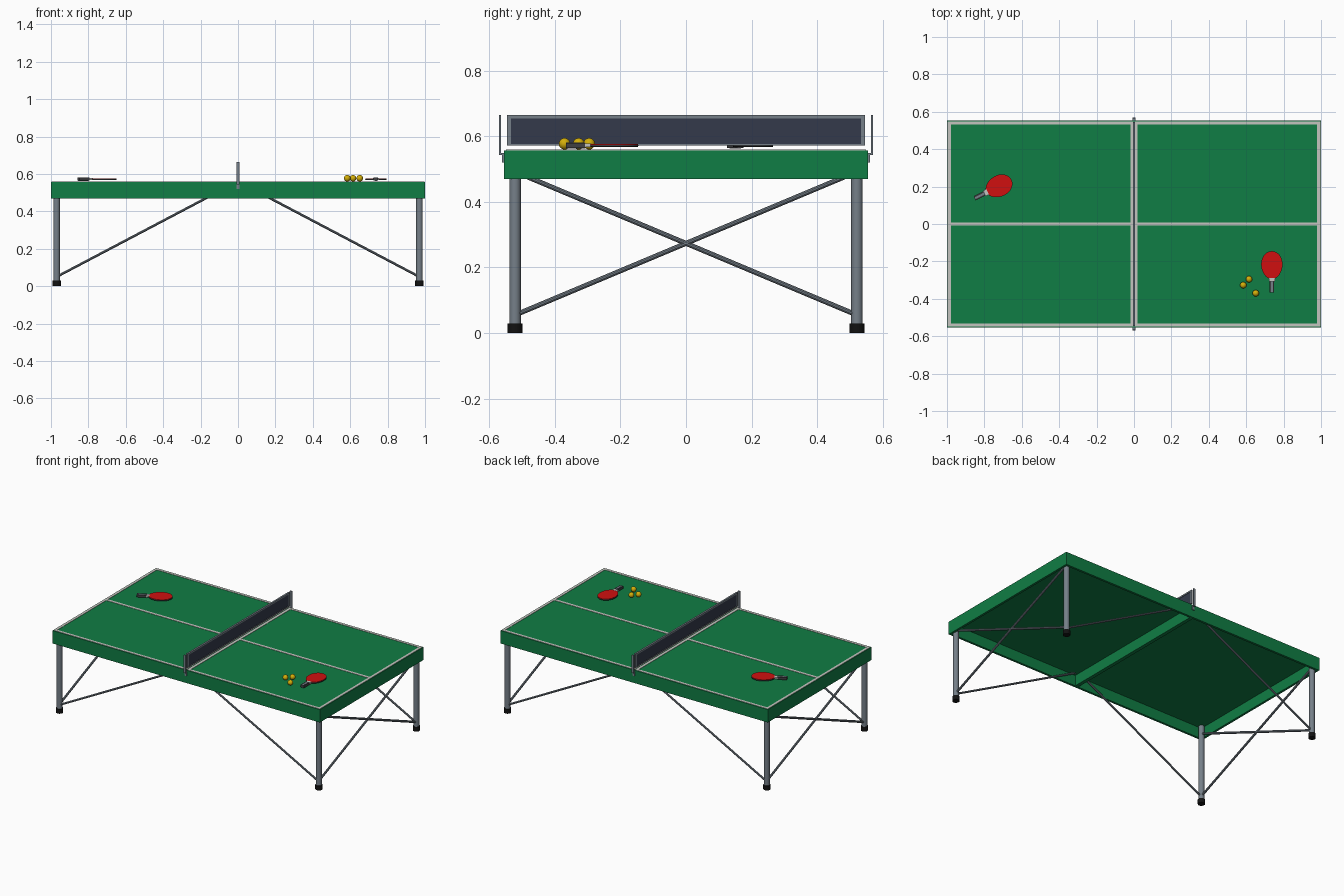
import bpy, bmesh, math
from mathutils import Vector, Matrix

if "Cube" in bpy.data.objects:
    bpy.data.objects.remove(bpy.data.objects["Cube"])


def mat(name, r, g, b):
    m = bpy.data.materials.new(name)
    m.diffuse_color = (r, g, b, 1)
    m.use_nodes = True
    m.node_tree.nodes["Principled BSDF"].inputs["Base Color"].default_value = m.diffuse_color
    return m


GREEN = mat("table green", 0.005, 0.205, 0.058)
WHITE = mat("line white", 0.56, 0.56, 0.53)
STEEL = mat("steel grey", 0.18, 0.215, 0.25)
NET = mat("net navy", 0.034, 0.042, 0.07)
RED = mat("rubber red", 0.63, 0.005, 0.005)
BLACK = mat("black rubber", 0.006, 0.006, 0.006)
DARK = mat("dark grip", 0.05, 0.05, 0.055)
YELLOW = mat("ball yellow", 0.66, 0.43, 0.003)


def finish(bm, name, material, smooth=False):
    me = bpy.data.meshes.new(name)
    bmesh.ops.recalc_face_normals(bm, faces=bm.faces)
    for f in bm.faces:
        f.smooth = smooth
    if smooth:
        for e in bm.edges:
            if len(e.link_faces) == 2 and e.calc_face_angle() > math.radians(35):
                e.smooth = False
    bm.to_mesh(me)
    bm.free()
    me.materials.append(material)
    ob = bpy.data.objects.new(name, me)
    bpy.context.collection.objects.link(ob)
    return ob


def box(bm, x0, x1, y0, y1, z0, z1):
    m = Matrix.Translation(((x0 + x1) / 2, (y0 + y1) / 2, (z0 + z1) / 2))
    m = m @ Matrix.Diagonal((x1 - x0, y1 - y0, z1 - z0, 1))
    bmesh.ops.create_cube(bm, size=1, matrix=m)


def boxes(name, material, *specs):
    bm = bmesh.new()
    for s in specs:
        box(bm, *s)
    return finish(bm, name, material)


def rod(name, a, b, r, material, sides=16, r2=None):
    a, b = Vector(a), Vector(b)
    d = b - a
    bm = bmesh.new()
    m = Matrix.Translation((a + b) / 2) @ d.to_track_quat('Z', 'Y').to_matrix().to_4x4()
    bmesh.ops.create_cone(bm, cap_ends=True, segments=sides, radius1=r,
                          radius2=r2 or r, depth=d.length, matrix=m)
    return finish(bm, name, material, True)


W, TOP, BOT, T = 0.554, 0.557, 0.47, 0.015

# Table board with apron rim and central beam, open underneath
boxes("table_top", GREEN, (-1, 1, -W, W, TOP - 0.015, TOP))
boxes("apron_sides", GREEN, *[(-1, 1, min(s * W, s * (W - T)), max(s * W, s * (W - T)),
                               BOT, TOP - 0.015) for s in (-1, 1)])
boxes("apron_ends", GREEN, *[(min(s, s * (1 - T)), max(s, s * (1 - T)), -W + T, W - T,
                              BOT, TOP - 0.015) for s in (-1, 1)])
boxes("centre_beam", GREEN, (-0.012, 0.012, -W + T, W - T, BOT, TOP - 0.015))

# Painted court lines, one bordered court per half
for s, label in ((-1, "left"), (1, "right")):
    def span(a, b):
        return (min(s * a, s * b), max(s * a, s * b))
    Z = (TOP - 0.001, TOP + 0.002)
    boxes(label + "_court_lines", WHITE,
          (*span(0.979, 0.996), -0.549, 0.549, *Z),
          (*span(0.003, 0.02), -0.549, 0.549, *Z),
          (*span(0.02, 0.979), 0.532, 0.549, *Z),
          (*span(0.02, 0.979), -0.549, -0.532, *Z),
          (*span(0.02, 0.979), -0.009, 0.009, *Z))

# Legs, feet and braces
LX, LY = 0.97, 0.521
for sx in (-1, 1):
    for sy in (-1, 1):
        x, y = sx * LX, sy * LY
        rod("leg", (x, y, 0.02), (x, y, TOP - 0.01), 0.0175, STEEL, 20)
        rod("foot", (x, y, 0), (x, y, 0.03), 0.0225, BLACK, 20)
        rod("side_brace", (x, y, 0.05), (sx * 0.02, y, 0.55), 0.0065, STEEL, 10)
        rod("cross_brace", (x, y, 0.055), (x, -y, 0.492), 0.0075, STEEL, 10)

# Net with frame
N0, N1, NY, B = 0.571, 0.664, 0.546, 0.013
boxes("net_mesh", NET, (-0.003, 0.003, -NY + B, NY - B, N0 + 0.006, N1 - B + 0.003))
boxes("net_frame", STEEL,
      (-0.006, 0.006, -NY, NY, N1 - 0.01, N1),
      (-0.006, 0.006, -NY, NY, N0, N0 + 0.006),
      (-0.006, 0.006, -NY, -NY + B, N0 + 0.006, N1 - 0.01),
      (-0.006, 0.006, NY - B, NY, N0 + 0.006, N1 - 0.01))

# Net posts with stepped clamps on the apron
for s in (-1, 1):
    def ys(a, b):
        return (min(s * a, s * b), max(s * a, s * b))
    boxes("net_post", STEEL,
          (-0.008, 0.008, *ys(0.564, 0.570), 0.548, N1),
          (-0.008, 0.008, *ys(0.553, 0.570), 0.543, 0.549),
          (-0.008, 0.008, *ys(0.553, 0.560), 0.52, 0.544))


# Paddle, modelled pointing along +x with the blade centred on its origin
def blade(name, material, z0, z1, scale, m):
    bm = bmesh.new()
    vs = []
    for i in range(32):
        a = 2 * math.pi * i / 32
        w = 0.057 * (1 + 0.06 * math.cos(a))
        vs.append(bm.verts.new((0.075 * scale * math.cos(a), w * scale * math.sin(a), z0)))
    f = bm.faces.new(vs)
    ex = bmesh.ops.extrude_face_region(bm, geom=[f])
    bmesh.ops.translate(bm, vec=(0, 0, z1 - z0),
                        verts=[v for v in ex["geom"] if isinstance(v, bmesh.types.BMVert)])
    finish(bm, name, material, True).matrix_world = m


def paddle(x, y, deg):
    m = Matrix.Translation((x, y, 0.572)) @ Matrix.Rotation(math.radians(deg), 4, 'Z')
    blade("paddle_core", DARK, -0.002, 0.002, 1, m)
    blade("paddle_front_rubber", RED, 0.002, 0.0045, 0.99, m)
    blade("paddle_back_rubber", BLACK, -0.0045, -0.002, 0.99, m)
    parts = [
        boxes("paddle_neck", WHITE, (-0.088, -0.068, -0.016, 0.016, -0.005, 0.0055)),
        boxes("paddle_handle", DARK, (-0.146, -0.086, -0.0125, 0.0125, -0.008, 0.008)),
        boxes("handle_stripe", STEEL, (-0.146, -0.088, -0.005, 0.005, -0.009, 0.009)),
    ]
    for p in parts:
        p.matrix_world = m


paddle(0.737, -0.22, 90)
paddle(-0.722, 0.203, 27)

# Balls
for x, y in ((0.615, -0.295), (0.584, -0.327), (0.651, -0.37)):
    bm = bmesh.new()
    bmesh.ops.create_uvsphere(bm, u_segments=16, v_segments=10, radius=0.0175,
                              matrix=Matrix.Translation((x, y, 0.577)))
    finish(bm, "ball", YELLOW, True)
